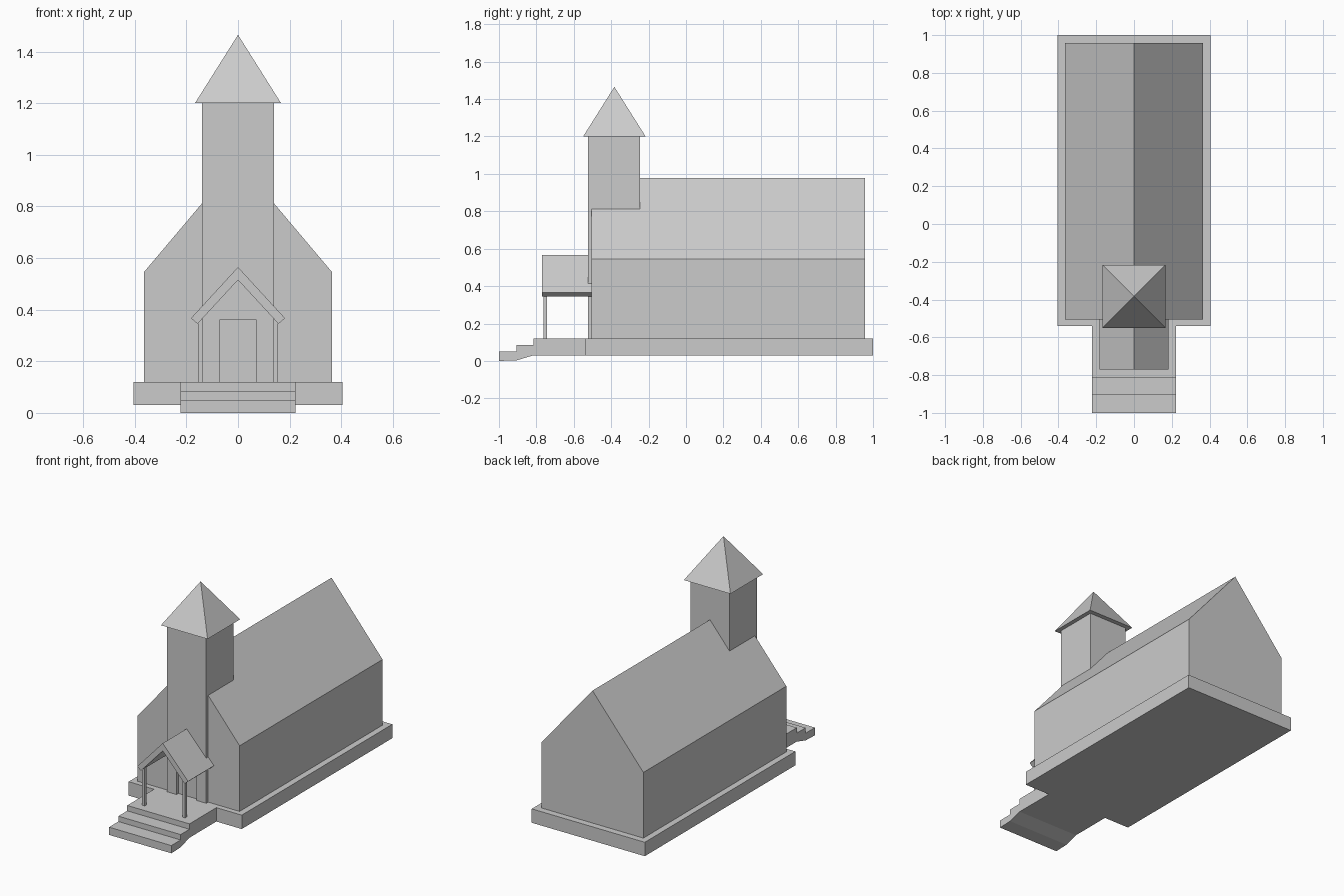
import bpy, bmesh, math

if "Cube" in bpy.data.objects:
    bpy.data.objects.remove(bpy.data.objects["Cube"])


def prism(name, profile, axis, start, end):
    """Extrude a closed profile: (y, z) along x, or (x, z) along y."""
    bm = bmesh.new()

    def place(p, d):
        return (d, p[0], p[1]) if axis == 'x' else (p[0], d, p[1])

    face = bm.faces.new([bm.verts.new(place(p, start)) for p in profile])
    ext = bmesh.ops.extrude_face_region(bm, geom=[face])
    for v in ext["geom"]:
        if isinstance(v, bmesh.types.BMVert):
            v.co['xyz'.index(axis)] = end
    bmesh.ops.recalc_face_normals(bm, faces=bm.faces)
    me = bpy.data.meshes.new(name)
    bm.to_mesh(me)
    bm.free()
    ob = bpy.data.objects.new(name, me)
    bpy.context.collection.objects.link(ob)
    return ob


def box(name, x0, x1, y0, y1, z0, z1):
    return prism(name, [(x0, z0), (x1, z0), (x1, z1), (x0, z1)], 'y', y0, y1)


# Foundation slab
box("foundation", -0.405, 0.405, -0.54, 1.0, 0.03, 0.12)

# Porch floor with front steps
prism("porch_steps", [(-1, 0), (-1, 0.05), (-0.905, 0.05), (-0.905, 0.085),
                      (-0.815, 0.085), (-0.815, 0.12), (-0.54, 0.12),
                      (-0.54, 0.03), (-0.815, 0.03), (-0.905, 0.003)],
      'x', -0.223, 0.223)

# Main hall with gabled top
prism("hall", [(-0.365, 0.12), (0.365, 0.12), (0.365, 0.545), (0, 0.977),
               (-0.365, 0.545)], 'y', -0.505, 0.957)

# Tower with a recessed doorway
tower = box("tower", -0.14, 0.14, -0.525, -0.245, 0.12, 1.2)
cutter = box("door_cutter", -0.072, 0.072, -0.6, -0.507, 0.05, 0.36)
cutter.hide_render = True
mod = tower.modifiers.new("doorway", 'BOOLEAN')
mod.operation = 'DIFFERENCE'
mod.solver = 'EXACT'
mod.object = cutter
bpy.context.view_layer.objects.active = tower
bpy.ops.object.modifier_apply(modifier=mod.name)
bpy.data.objects.remove(cutter)

# Pyramid spire
bpy.ops.mesh.primitive_cone_add(vertices=4, radius1=0.167 * math.sqrt(2), radius2=0,
                                depth=0.265, location=(0, -0.383, 1.3325),
                                rotation=(0, 0, math.radians(45)))
bpy.context.object.name = "spire"

# Porch roof
prism("porch_roof", [(0, 0.565), (0.182, 0.367), (0.157, 0.345), (0, 0.515),
                     (-0.157, 0.345), (-0.182, 0.367)], 'y', -0.77, -0.505)

# Porch posts
for side, s in (("left", -1), ("right", 1)):
    c = s * 0.145
    box("porch_post_" + side, c - 0.01, c + 0.01, -0.762, -0.744, 0.12, 0.365)
